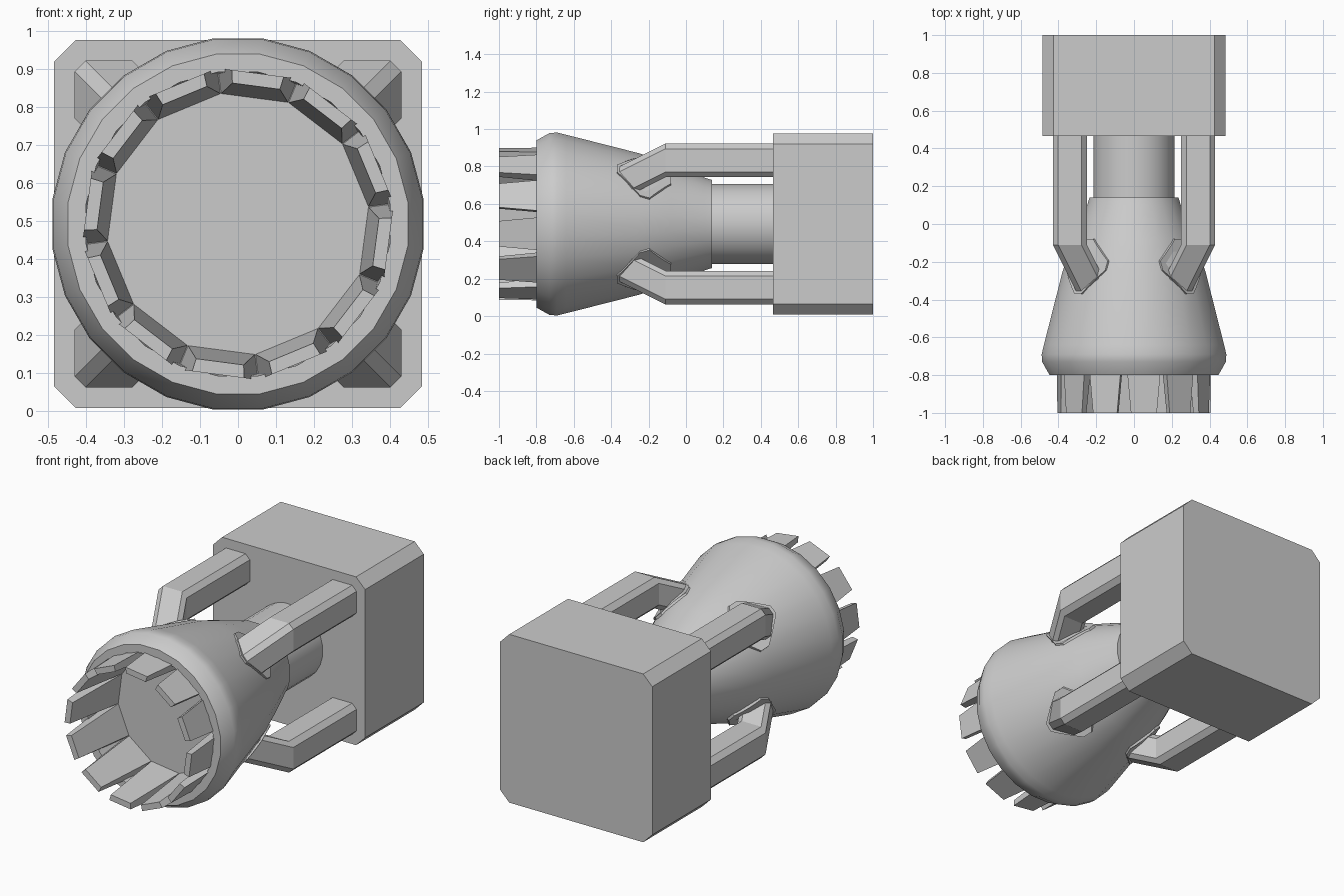
import bpy, bmesh, math
from mathutils import Vector

if "Cube" in bpy.data.objects:
    bpy.data.objects.remove(bpy.data.objects["Cube"])

CZ = 0.4925          # height of the main axis
SIDES = 24

grey = bpy.data.materials.new("plain_grey")
grey.use_nodes = True
COLOUR = (0.6, 0.6, 0.6, 1)
grey.diffuse_color = COLOUR
grey.node_tree.nodes["Principled BSDF"].inputs["Base Color"].default_value = COLOUR


def loft(name, rings, smooth_angle=None):
    """Skin a list of equal-length point rings and cap both ends."""
    bm = bmesh.new()
    loops = [[bm.verts.new(Vector(p) + Vector((0, 0, CZ))) for p in ring] for ring in rings]
    n = len(loops[0])
    for a, b in zip(loops, loops[1:]):
        for i in range(n):
            j = (i + 1) % n
            bm.faces.new((a[i], a[j], b[j], b[i]))
    bm.faces.new(loops[0])
    bm.faces.new(loops[-1])
    bmesh.ops.recalc_face_normals(bm, faces=bm.faces)
    mesh = bpy.data.meshes.new(name)
    bm.to_mesh(mesh)
    bm.free()
    mesh.materials.append(grey)
    obj = bpy.data.objects.new(name, mesh)
    bpy.context.collection.objects.link(obj)
    if smooth_angle:
        bpy.ops.object.select_all(action='DESELECT')
        obj.select_set(True)
        bpy.context.view_layer.objects.active = obj
        bpy.ops.object.shade_smooth_by_angle(angle=math.radians(smooth_angle))
    return obj


def circle(y, r):
    """Ring round the y axis; r is measured to the middle of each side."""
    r /= math.cos(math.pi / SIDES)
    angles = [2 * math.pi * (i + 0.5) / SIDES for i in range(SIDES)]
    return [(r * math.cos(a), y, r * math.sin(a)) for a in angles]


def chamfered_square(half, cut):
    """Eight (u, v) points of a square with cut corners."""
    k = half - cut
    quarter = [(half, -k), (half, k)]
    points = []
    for _ in range(4):
        points += quarter
        quarter = [(-v, u) for u, v in quarter]
    return points


# Rear block and the shaft in front of it
block = chamfered_square(0.485, 0.058)
loft("rear_block", [[(u, y, v) for u, v in block] for y in (0.465, 1.0)])
loft("shaft", [circle(y, 0.214) for y in (0.1, 0.5)], 40)

# Flared bell with a recessed mouth
BELL = [(0.14, 0.235), (0.1, 0.248), (-0.08, 0.318), (-0.25, 0.378), (-0.64, 0.477),
        (-0.69, 0.489), (-0.73, 0.486), (-0.8, 0.447), (-0.8, 0.4), (-0.6, 0.395)]
loft("bell", [circle(y, r) for y, r in BELL], 50)


def bell_radius(y):
    for (ya, ra), (yb, rb) in zip(BELL, BELL[1:]):
        if yb <= y <= ya:
            return ra + (rb - ra) * (ya - y) / (ya - yb)


# Twelve tapering teeth round the mouth
def tooth_ring(angle, y, half_width, inner, outer):
    c, s = math.cos(angle), math.sin(angle)
    corners = ((inner, -1), (outer, -1), (outer, 1), (inner, 1))
    points = []
    for r, side in corners:
        w = side * half_width * r / outer
        points.append((r * c - w * s, y, r * s + w * c))
    return points


for i in range(12):
    a = math.radians(7.5 + 15 + 30 * i)
    loft(f"tooth_{i + 1}", [tooth_ring(a, -0.59, 0.107, 0.334, 0.4),
                            tooth_ring(a, -1.0, 0.069, 0.366, 0.4)])

# Four bent arms, each ending in a thin foot that hugs the bell
ARM = chamfered_square(0.09, 0.028)
PATH = [(0.5, 0.34), (-0.11, 0.34), (-0.37, 0.21)]
FOOT = [(0.025, -0.37), (0.145, -0.245), (0.145, -0.195), (0.025, -0.08)]
outline = FOOT + [(-t, y) for t, y in reversed(FOOT)]
FINE = []
for (ta, ya), (tb, yb) in zip(outline, outline[1:] + outline[:1]):
    FINE += [(ta + (tb - ta) * k / 4, ya + (yb - ya) * k / 4) for k in range(4)]


def foot_ring(lift, sx, sz):
    ring = []
    for t, y in FINE:
        radial = math.sqrt(bell_radius(y) ** 2 - t * t) + lift
        ring.append((sx * (radial - t) / math.sqrt(2), y, sz * (radial + t) / math.sqrt(2)))
    return ring


for sx, side in ((1, "left"), (-1, "right")):
    for sz, level in ((1, "upper"), (-1, "lower")):
        loft(f"{level}_{side}_arm",
             [[(sx * (c + u), y, sz * (c + v)) for u, v in ARM] for y, c in PATH])
        loft(f"{level}_{side}_arm_foot", [foot_ring(d, sx, sz) for d in (-0.04, 0.014)])
